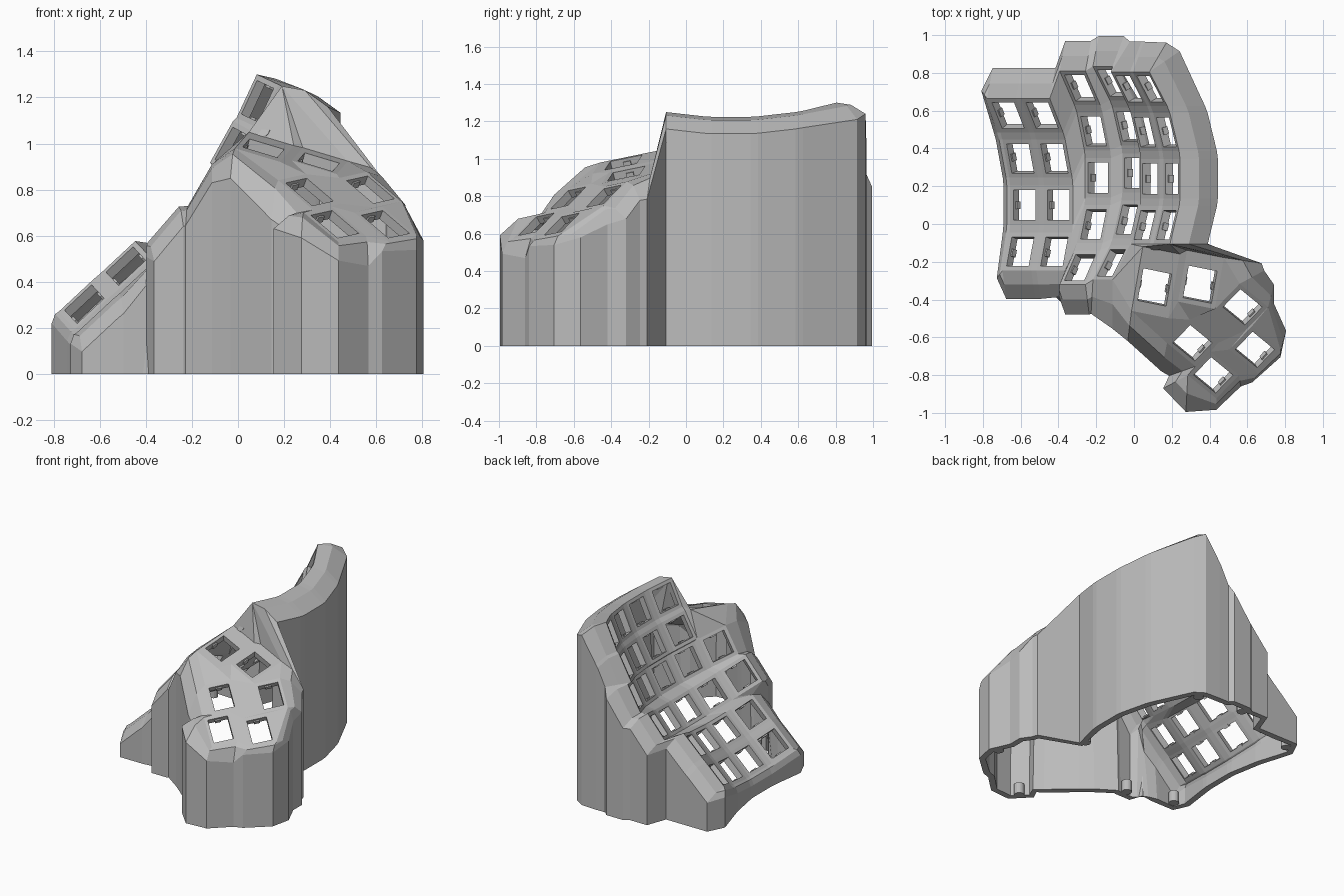
import bpy, bmesh, math
from mathutils import Vector, Matrix

cube = bpy.data.objects.get("Cube")
if cube:
    bpy.data.objects.remove(cube)

grey = bpy.data.materials.new("light_grey_plastic")
grey.use_nodes = True
COLOUR = (0.5, 0.5, 0.5, 1)
grey.diffuse_color = COLOUR
grey.node_tree.nodes["Principled BSDF"].inputs["Base Color"].default_value = COLOUR

HOLE = 0.16            # switch opening
MOUNT = 0.65           # mount corner as a share of the opening
STEP = math.radians(15)
RADIUS = 0.95          # curvature of each finger column
THICK = 0.045

shell = bmesh.new()
corner = {}            # (key, corner name) -> vertex
frames = []            # centre, across and along vectors of every key
SIGNS = {"tl": (-1, 1), "tr": (1, 1), "br": (1, -1), "bl": (-1, -1)}
RING = list(SIGNS)


def face(*verts):
    unique = list(dict.fromkeys(verts))
    if len(unique) > 2:
        shell.faces.new(unique)


def web(*names):
    """Fill between mount corners, each written as key + corner."""
    face(*[corner[n[:-2], n[-2:]] for n in names])


def add_key(name, centre, across, along, upper=MOUNT, lower=MOUNT):
    """A mount with an open switch hole; upper and lower set its length."""
    holes = {}
    for c, (su, sv) in SIGNS.items():
        length = upper if sv > 0 else lower
        corner[name, c] = shell.verts.new(centre + across * su * MOUNT + along * sv * length)
        holes[c] = shell.verts.new(centre + (across * su + along * sv) * 0.5)
    for a, b in zip(RING, RING[1:] + RING[:1]):
        face(corner[name, a], corner[name, b], holes[b], holes[a])
    frames.append((centre, across, along))


# Finger columns: middle point, sideways tilt in degrees, number of rows
COLUMNS = {
    "A": ((-0.58, 0.10, 0.21), 43, 4),
    "B": ((-0.40, 0.10, 0.375), 43, 4),
    "C": ((-0.19, 0.245, 0.53), 49, 5),
    "D": ((-0.01, 0.27, 0.73), 60, 5),
    "E": ((0.085, 0.24, 0.92), 61, 4),
    "F": ((0.20, 0.24, 1.13), 65, 4),
}
for col, (middle, tilt, rows) in COLUMNS.items():
    tilt = math.radians(tilt)
    across = Vector((math.cos(tilt), 0, math.sin(tilt)))
    normal = Vector((-math.sin(tilt), 0, math.cos(tilt)))
    back = Vector((0, 1, 0))
    for r in range(rows):
        t = (2 - r) * STEP
        centre = (Vector(middle) + back * RADIUS * math.sin(t)
                  + normal * RADIUS * (1 - math.cos(t)))
        along = back * math.cos(t) + normal * math.sin(t)
        add_key(f"{col}{r}", centre, across * HOLE, along * HOLE)

# Webs along and between the finger columns
names = list(COLUMNS)
for i, c in enumerate(names):
    rows = COLUMNS[c][2]
    for r in range(rows - 1):
        web(f"{c}{r}bl", f"{c}{r}br", f"{c}{r+1}tr", f"{c}{r+1}tl")
    if i + 1 < len(names):
        d = names[i + 1]
        shared = min(rows, COLUMNS[d][2])
        for r in range(shared):
            web(f"{c}{r}tr", f"{d}{r}tl", f"{d}{r}bl", f"{c}{r}br")
            if r + 1 < shared:
                web(f"{c}{r}br", f"{d}{r}bl", f"{d}{r+1}tl", f"{c}{r+1}tr")

# Thumb keys: a long upper pair and a steeper, turned block of four
UPPER = ((0.15, -0.03), (0.03, 0.17), (-0.25, 0.25))
LOWER = ((0.116, -0.095), (0.092, 0.095), (-0.377, 0.579))
THUMBS = {
    "P": ((0.11, -0.335, 0.98), UPPER, 1.15, 0.85),
    "Q": ((0.35, -0.32, 0.92), UPPER, 0.95, MOUNT),
    "R": ((0.575, -0.44, 0.80), LOWER, MOUNT, MOUNT),
    "S": ((0.31, -0.63, 0.79), LOWER, MOUNT, MOUNT),
    "T": ((0.64, -0.665, 0.65), LOWER, MOUNT, MOUNT),
    "U": ((0.42, -0.80, 0.65), LOWER, MOUNT, MOUNT),
}
for name, (centre, (u, v, slope), upper, lower) in THUMBS.items():
    u, v = [Vector((*w, w[0] * slope[0] + w[1] * slope[1])) for w in (u, v)]
    add_key(name, Vector(centre), u, v, upper, lower)

# Webs inside the thumb block
THUMB_WEBS = (
    "Ptr Qtl Qbl Pbr", "Pbl Pbr Stl Sbl", "Pbr Qbl Stl", "Qbl Qbr Rbl Stl",
    "Qtr Rtl Rbl Qbr", "Stl Rbl Rbr Str", "Utl Tbl Tbr Utr", "Str Utl Ubl Sbr",
    "Rtr Ttl Tbl Rbr", "Str Rbr Tbl Utl", "Rtr Ttr Ttl",
)
# Webs that join the thumb block and the longer columns to their neighbours
JOIN_WEBS = (
    "B3br C3bl C4tl", "B3br C4tl C4bl", "D3br E3bl D4tr", "D4tr E3bl Ptl",
    "D4tr Ptl D4br", "D4br Ptl Pbl", "E3bl E3br Ptl", "E3br F3bl Ptl",
    "F3bl F3br Ptl", "F3br Ptr Ptl", "F3br Qtl Ptr", "F3br Qtr Qtl",
)
for join in THUMB_WEBS + JOIN_WEBS:
    web(*join.split())

# Rim: mount corner and the offset to the top of the upright wall
BACK, FRONT = (0.03, 0.16, -0.06), (0.02, -0.15, -0.085)
LEFT, RIGHT = (-0.035, 0, -0.05), (0.2, 0, -0.09)
rim = [("A0tl", (-0.03, 0.04, -0.05))]
for c in names[:3]:
    rim += [(c + "0tl", BACK), (c + "0tr", BACK)]
rim += [
    ("D0tl", BACK), ("D0tr", (0.06, 0.16, -0.06)), ("E0tl", (0.1, 0.16, 0)),
    ("E0tr", (0.06, 0.16, -0.06)), ("F0tl", (0.06, 0.16, -0.05)),
    ("F0tr", (0.09, 0.155, -0.06)), ("F0tr", (0.16, 0.11, -0.09)),
]
for r in range(4):
    if r:
        rim.append((f"F{r}tr", RIGHT))
    rim.append((f"F{r}br", RIGHT))
rim += [
    ("Qtr", (0.2, -0.03, -0.14)), ("Rtl", (0.13, 0.07, -0.1)),
    ("Rtr", (0.03, 0.12, -0.07)), ("Rtr", (0.03, 0.02, -0.1)),
    ("Ttr", (0.03, 0.1, -0.02)), ("Ttr", (0, -0.04, -0.06)),
    ("Tbr", (-0.03, -0.05, -0.04)), ("Utr", (0.01, -0.06, -0.13)),
    ("Ubr", (0, -0.06, -0.08)), ("Ubl", (-0.01, -0.195, -0.11)),
    ("Ubl", (-0.13, -0.07, -0.07)), ("Sbr", (-0.14, -0.05, -0.07)),
    ("Sbl", (-0.03, -0.15, -0.17)), ("Pbl", (-0.02, -0.16, -0.13)),
    ("D4br", (0, -0.26, -0.08)), ("D4bl", (-0.01, -0.18, -0.085)),
    ("C4br", (0.02, -0.16, -0.085)), ("C4bl", (0.03, -0.16, -0.08)),
    ("C4bl", (-0.005, -0.06, -0.06)),
    ("B3br", (-0.03, -0.14, -0.1)), ("B3bl", FRONT), ("A3br", FRONT),
    ("A3bl", FRONT), ("A3bl", (-0.03, -0.04, -0.05)),
]
for r in (3, 2, 1, 0):
    if r < 3:
        rim.append((f"A{r}bl", LEFT))
    if r:
        rim.append((f"A{r}tl", LEFT))
loop = []
for name, (dx, dy, dz) in rim:
    v = corner[name[:-2], name[-2:]]
    ridge = shell.verts.new(v.co + Vector((dx * 0.5, dy * 0.5, dz * 0.2)))
    top = shell.verts.new(v.co + Vector((dx, dy, dz)))
    foot = shell.verts.new((top.co.x, top.co.y, 0))
    loop.append((v, ridge, top, foot))
for here, there in zip(loop, loop[1:] + loop[:1]):
    for k in range(3):
        face(here[k], there[k], there[k + 1], here[k + 1])

bmesh.ops.recalc_face_normals(shell, faces=shell.faces)
shell.faces.ensure_lookup_table()
if shell.faces[0].normal.z < 0:
    bmesh.ops.reverse_faces(shell, faces=shell.faces)


def finish(bm, name):
    mesh = bpy.data.meshes.new(name)
    bm.to_mesh(mesh)
    bm.free()
    mesh.materials.append(grey)
    obj = bpy.data.objects.new(name, mesh)
    bpy.context.collection.objects.link(obj)
    return obj


case = finish(shell, "keyboard_case")
solid = case.modifiers.new("wall_thickness", "SOLIDIFY")
solid.thickness = THICK
solid.offset = -1

# Small clips on both sides of every switch opening
clips = bmesh.new()
for centre, across, along in frames:
    x, y = across.normalized(), along.normalized()
    z = x.cross(y).normalized()
    turn = Matrix((x, y, z)).transposed().to_4x4()
    for side in (-0.5, 0.5):
        spot = centre + across * side - z * THICK * 0.7
        size = Matrix.Diagonal((0.018, 0.04, 0.03, 1))
        bmesh.ops.create_cube(clips, size=1, matrix=Matrix.Translation(spot) @ turn @ size)
finish(clips, "switch_clips")

# Screw posts inside the foot of the wall
posts = bmesh.new()
for x, y in ((-0.62, -0.32), (-0.72, 0.74), (-0.18, 0.92), (0.17, 0.88),
             (0.36, -0.08), (0.74, -0.54), (0.25, -0.91), (-0.28, -0.41)):
    bmesh.ops.create_cone(posts, cap_ends=True, segments=16, radius1=0.035, radius2=0.035,
                          depth=0.08, matrix=Matrix.Translation((x, y, 0.04)))
finish(posts, "screw_posts")
